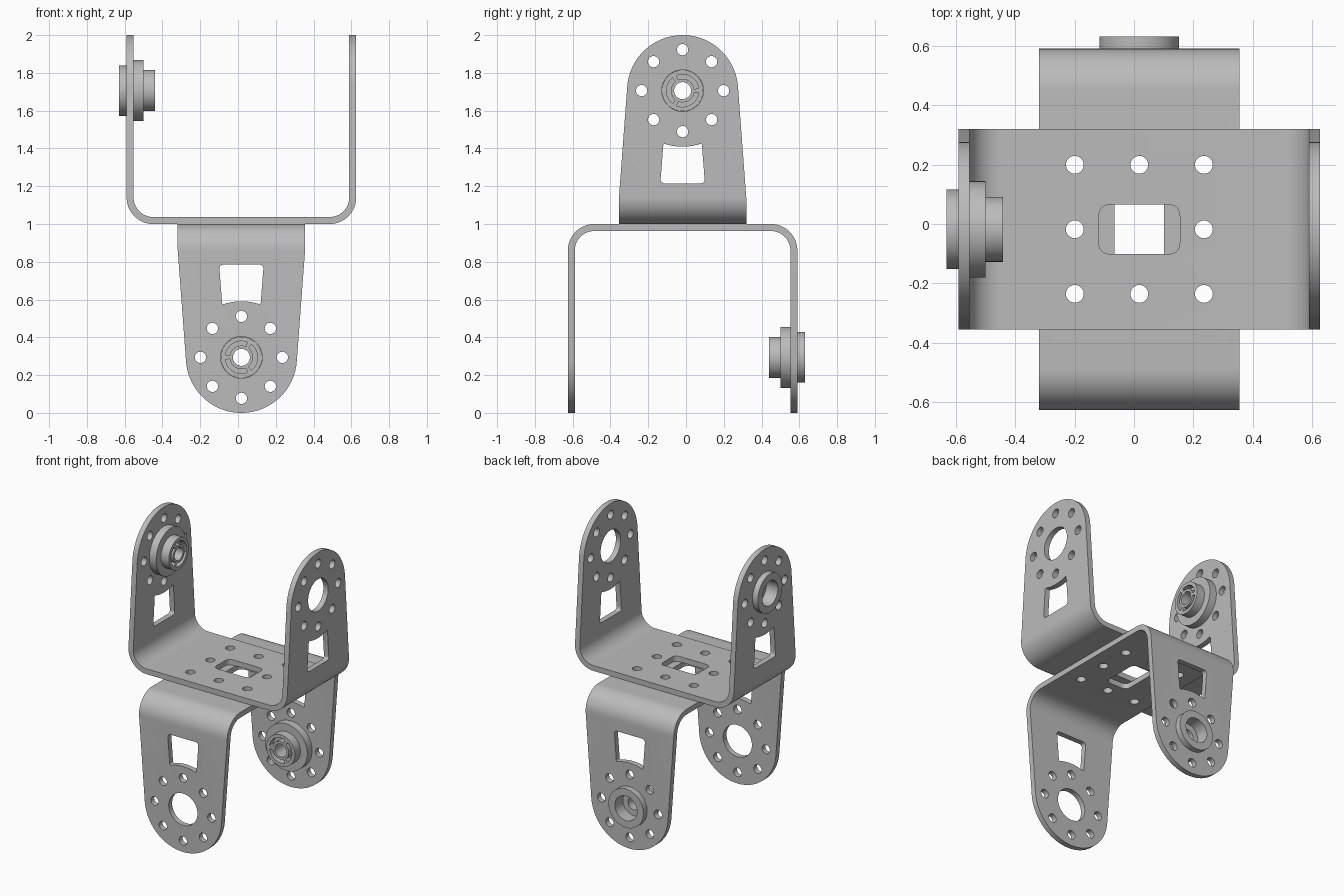
import bpy, bmesh
from math import sin, cos, pi, radians
from mathutils import Matrix, Vector

cube = bpy.data.objects.get("Cube")
if cube:
    bpy.data.objects.remove(cube)

HALF, THICK, BEND = 0.6075, 0.037, 0.14   # half span, sheet thickness, outer bend radius
AXIS_Z, ARM_R = 1.706, 0.294              # pivot height and arm tip radius
PITCH, HOLE = 0.217, 0.03                 # hole spacing and hole radius

steel = bpy.data.materials.new("grey_metal")
steel.use_nodes = True
steel.diffuse_color = (0.5, 0.5, 0.5, 1)
steel.node_tree.nodes["Principled BSDF"].inputs["Base Color"].default_value = (0.5, 0.5, 0.5, 1)

# Mappings from an outline (u, v) and depth w to space
along_x = lambda u, v, w: (w, u, v)
along_y = lambda u, v, w: (u, w, v)
along_z = lambda u, v, w: (u, v, w)


def arc(cx, cy, r, a0, a1, n):
    return [(cx + r * cos(radians(a0 + (a1 - a0) * i / n)),
             cy + r * sin(radians(a0 + (a1 - a0) * i / n))) for i in range(n + 1)]


def circle(cx, cy, r, n=32):
    return arc(cx, cy, r, 0, 360, n)[:-1]


def fillet(points, radii):
    """Round each corner of an outline by its own amount."""
    out = []
    for i, (p, r) in enumerate(zip(points, radii)):
        p = Vector(p)
        if r == 0:
            out.append(p)
            continue
        a = p + (Vector(points[i - 1]) - p).normalized() * r
        b = p + (Vector(points[(i + 1) % len(points)]) - p).normalized() * r
        for k in range(7):
            t = k / 6
            out.append(a * (1 - t) ** 2 + p * 2 * t * (1 - t) + b * t * t)
    return out


def prism(bm, outline, place, lo, hi):
    ends = [[bm.verts.new(place(u, v, w)) for u, v in outline] for w in (lo, hi)]
    n = len(outline)
    bm.faces.new(ends[0])
    bm.faces.new(ends[1])
    for i in range(n):
        j = (i + 1) % n
        bm.faces.new((ends[0][i], ends[0][j], ends[1][j], ends[1][i]))


def make(name, bm):
    bmesh.ops.recalc_face_normals(bm, faces=bm.faces)
    mesh = bpy.data.meshes.new(name)
    bm.to_mesh(mesh)
    bm.free()
    mesh.materials.append(steel)
    obj = bpy.data.objects.new(name, mesh)
    bpy.context.collection.objects.link(obj)
    return obj


def carve(obj, cutter, operation):
    mod = obj.modifiers.new("carve", 'BOOLEAN')
    mod.object, mod.operation, mod.solver = cutter, operation, 'EXACT'
    graph = bpy.context.evaluated_depsgraph_get()
    mesh = bpy.data.meshes.new_from_object(obj.evaluated_get(graph))
    obj.modifiers.clear()
    obj.data = mesh
    bpy.data.objects.remove(cutter)


# Bent sheet: U section drawn from the front, swept along y
side = HALF - BEND
inner = BEND - THICK
section = [(-HALF, 2.1)] + arc(-side, 1 + BEND, BEND, 180, 270, 14)
section += arc(side, 1 + BEND, BEND, 270, 360, 14) + [(HALF, 2.1), (HALF - THICK, 2.1)]
section += arc(side, 1 + BEND, inner, 360, 270, 14)
section += arc(-side, 1 + BEND, inner, 270, 180, 14) + [(-HALF + THICK, 2.1)]
bm = bmesh.new()
prism(bm, section, along_y, -0.5, 0.5)
bracket = make("upper_bracket", bm)

# Trim to the tapered, round-ended arm outline
bm = bmesh.new()
outline = [(-0.337, 0.9), (0.337, 0.9), (0.337, 1 + BEND)]
outline += arc(0, AXIS_Z, ARM_R, 4.2, 175.8, 48) + [(-0.337, 1 + BEND)]
prism(bm, outline, along_x, -1, 1)
carve(bracket, make("trim", bm), 'INTERSECT')

# Openings in both arms: pivot hole, ring of holes, window with a curved top
bm = bmesh.new()
prism(bm, circle(0, AXIS_Z, 0.11, 48), along_x, -1, 1)
for k in range(8):
    a = k * pi / 4
    prism(bm, circle(PITCH * cos(a), AXIS_Z + PITCH * sin(a), HOLE, 24), along_x, -1, 1)
curved_top = arc(0, AXIS_Z, 0.297, -70, -110, 8)
window = [(-0.118, 1.215), (0.118, 1.215)] + curved_top
prism(bm, fillet(window, [0.025] * 2 + [0.012] + [0] * 7 + [0.012]), along_x, -1, 1)
carve(bracket, make("arm_openings", bm), 'DIFFERENCE')

# Openings in the base: hole grid and rounded slot
bm = bmesh.new()
for i in (-1, 0, 1):
    for j in (-1, 0, 1):
        if i or j:
            prism(bm, circle(i * PITCH, j * PITCH, HOLE, 24), along_z, 0.9, 1.1)
slot = [(-0.136, -0.083), (0.136, -0.083), (0.136, 0.083), (-0.136, 0.083)]
prism(bm, fillet(slot, [0.04] * 4), along_z, 0.9, 1.1)
carve(bracket, make("base_openings", bm), 'DIFFERENCE')

# Pivot hub: turned profile (x, radius) around the pivot axis
profile = [(-0.648, 0.085), (-0.648, 0.134), (-HALF, 0.134), (-HALF, 0.11),
           (THICK - HALF, 0.11), (THICK - HALF, 0.162), (-0.518, 0.162), (-0.518, 0.109),
           (-0.458, 0.109), (-0.458, 0.045), (-0.56, 0.045), (-0.56, 0.085)]
SEG = 48
bm = bmesh.new()
rings = [[bm.verts.new((x, r * cos(2 * pi * k / SEG), AXIS_Z + r * sin(2 * pi * k / SEG)))
          for x, r in profile] for k in range(SEG)]
for k in range(SEG):
    a, b = rings[k], rings[(k + 1) % SEG]
    for i in range(len(profile)):
        j = (i + 1) % len(profile)
        bm.faces.new((a[i], a[j], b[j], b[i]))
hub = make("upper_hub", bm)

# Three arc grooves in the inner hub face
bm = bmesh.new()
for k in range(3):
    a0, a1 = 120 * k + 8, 120 * k + 112
    groove = arc(0, AXIS_Z, 0.086, a0, a1, 16) + arc(0, AXIS_Z, 0.062, a1, a0, 16)
    prism(bm, groove, along_x, -0.5, -0.4)
carve(hub, make("grooves", bm), 'DIFFERENCE')

# Smooth shading, then the lower joint half turned over and crossed
place = Matrix.Translation((0.018, -0.018, 0))
turn = Matrix(((0, -1, 0, 0), (-1, 0, 0, 0), (0, 0, -1, 2), (0, 0, 0, 1)))
for obj in (bracket, hub):
    bpy.ops.object.select_all(action='DESELECT')
    bpy.context.view_layer.objects.active = obj
    obj.select_set(True)
    bpy.ops.object.shade_smooth_by_angle(angle=radians(30))
    obj.matrix_world = place
    lower = bpy.data.objects.new(obj.name.replace("upper", "lower"), obj.data)
    bpy.context.collection.objects.link(lower)
    lower.matrix_world = turn @ place
